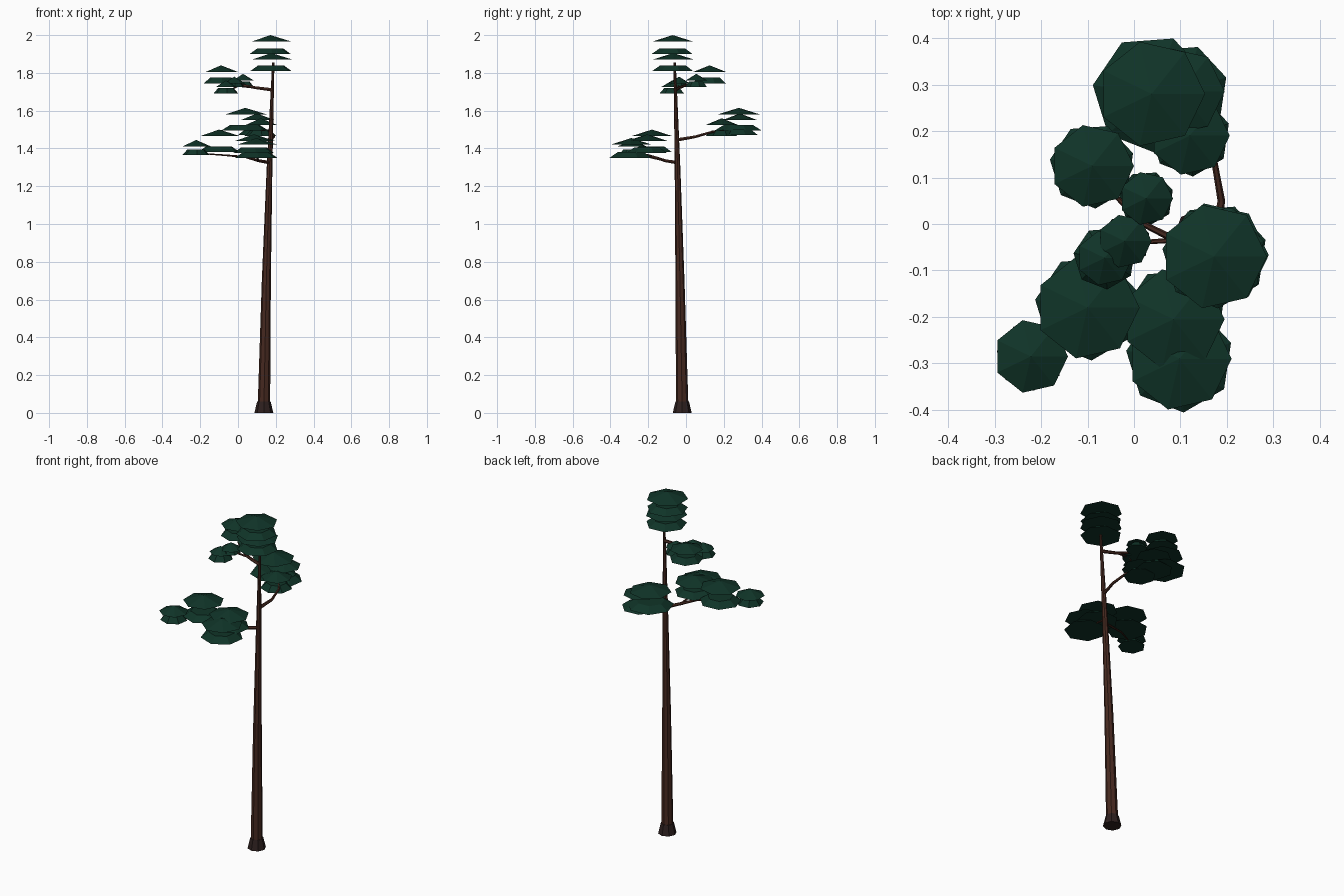
import bpy, bmesh, math
from mathutils import Vector

if "Cube" in bpy.data.objects:
    bpy.data.objects.remove(bpy.data.objects["Cube"])


def material(name, rgb):
    m = bpy.data.materials.new(name)
    m.diffuse_color = (*rgb, 1)
    m.use_nodes = True
    m.node_tree.nodes["Principled BSDF"].inputs["Base Color"].default_value = m.diffuse_color
    return m


BARK = material("bark brown", (0.062, 0.022, 0.014))
ROOT = material("dark root bark", (0.026, 0.014, 0.013))
LEAF = material("pine green", (0.005, 0.034, 0.021))


def finish(bm, name, mat):
    bmesh.ops.recalc_face_normals(bm, faces=bm.faces[:])
    me = bpy.data.meshes.new(name)
    bm.to_mesh(me)
    bm.free()
    me.materials.append(mat)
    ob = bpy.data.objects.new(name, me)
    bpy.context.collection.objects.link(ob)
    return ob


def tube(name, points, radii, sides, mat):
    """Flat-faced tapering tube along a path."""
    bm = bmesh.new()
    pts = [Vector(p) for p in points]
    rings = []
    for i, (p, r) in enumerate(zip(pts, radii)):
        d = (pts[min(i + 1, len(pts) - 1)] - pts[max(i - 1, 0)]).normalized()
        if abs(d.z) > 0.9:
            u, v = Vector((1, 0, 0)), Vector((0, 1, 0))
        else:
            u = d.cross(Vector((0, 0, 1))).normalized()
            v = u.cross(d)
        rings.append([bm.verts.new(p + r * (u * math.cos(k * math.tau / sides)
                                            + v * math.sin(k * math.tau / sides)))
                      for k in range(sides)])
    for a, b in zip(rings, rings[1:]):
        for k in range(sides):
            n = (k + 1) % sides
            bm.faces.new((a[k], a[n], b[n], b[k]))
    bm.faces.new(rings[0])
    bm.faces.new(rings[-1])
    return finish(bm, name, mat)


def disc(bm, x, y, z, r, top, h, turn):
    """Seven-sided low cone (top = 0) or frustum."""
    def ring(rad, zz):
        return [bm.verts.new((x + rad * math.cos(turn + k * math.tau / 7),
                              y + rad * math.sin(turn + k * math.tau / 7), zz))
                for k in range(7)]
    low = ring(r, z)
    bm.faces.new(low)
    if top:
        up = ring(top, z + h)
        bm.faces.new(up)
    else:
        up = [bm.verts.new((x, y, z + h))] * 7
    for k in range(7):
        n = (k + 1) % 7
        bm.faces.new((low[k], low[n], up[n], up[k]) if top else (low[k], low[n], up[k]))


# Trunk and root flare
tube("trunk", [(0.137, -0.02, 0.03), (0.15, -0.032, 0.7), (0.167, -0.045, 1.3),
               (0.187, -0.06, 1.855)], [0.033, 0.024, 0.015, 0.006], 8, BARK)
tube("root_flare", [(0.137, -0.02, 0), (0.137, -0.02, 0.06)], [0.05, 0.036], 8, ROOT)

# Branches: path, start radius
branches = {
    "lower_branch": [(0.167, -0.045, 1.325), (0.11, -0.11, 1.335), (0.04, -0.17, 1.355),
                     (-0.08, -0.2, 1.365), (-0.22, -0.28, 1.375)],
    "lower_branch_fork": [(0.11, -0.11, 1.335), (0.1, -0.2, 1.355), (0.1, -0.28, 1.365)],
    "middle_branch": [(0.172, -0.048, 1.445), (0.188, 0.05, 1.462), (0.172, 0.14, 1.488),
                      (0.11, 0.22, 1.495), (0.05, 0.28, 1.505)],
    "upper_branch": [(0.182, -0.057, 1.71), (0.09, -0.035, 1.722), (0.02, 0.0, 1.735),
                     (-0.04, 0.06, 1.74), (-0.09, 0.12, 1.755)],
    "upper_branch_fork": [(0.09, -0.035, 1.722), (0.0, -0.04, 1.73), (-0.06, -0.07, 1.7)],
}
for name, pts in branches.items():
    r0 = 0.006 if "fork" in name else 0.01
    n = len(pts) - 1
    tube(name, pts, [r0 + (0.003 - r0) * i / n for i in range(n + 1)], 6, BARK)

# Foliage pads: x, y, frustum base z, cone base z, frustum radius, cone radius
pads = {
    "crown_top": (0.172, -0.07, 1.90, 1.965, 0.112, 0.114),
    "crown_bottom": (0.176, -0.067, 1.81, 1.87, 0.112, 0.114),
    "upper_left": (-0.09, 0.125, 1.745, 1.805, 0.092, 0.09),
    "upper_centre": (0.026, 0.055, 1.725, 1.76, 0.06, 0.058),
    "upper_front": (-0.02, -0.037, 1.725, 1.745, 0.055, 0.058),
    "upper_low": (-0.063, -0.073, 1.69, 1.725, 0.068, 0.06),
    "middle_back": (0.038, 0.28, 1.495, 1.58, 0.128, 0.115),
    "middle_right": (0.1, 0.285, 1.47, 1.55, 0.103, 0.095),
    "middle_near": (0.12, 0.19, 1.465, 1.525, 0.088, 0.086),
    "lower_inner": (0.085, -0.205, 1.375, 1.44, 0.112, 0.11),
    "lower_right": (0.098, -0.29, 1.35, 1.42, 0.116, 0.112),
    "lower_left": (-0.1, -0.18, 1.38, 1.465, 0.114, 0.112),
    "lower_tip": (-0.222, -0.285, 1.365, 1.41, 0.074, 0.08),
}
for name, (x, y, z1, z2, r1, r2) in pads.items():
    bm = bmesh.new()
    disc(bm, x, y, z1, r1, r1 * 0.62, 0.03, 0.3)
    disc(bm, x, y, z2, r2, 0, 0.035, 0)
    finish(bm, name + "_foliage", LEAF)
